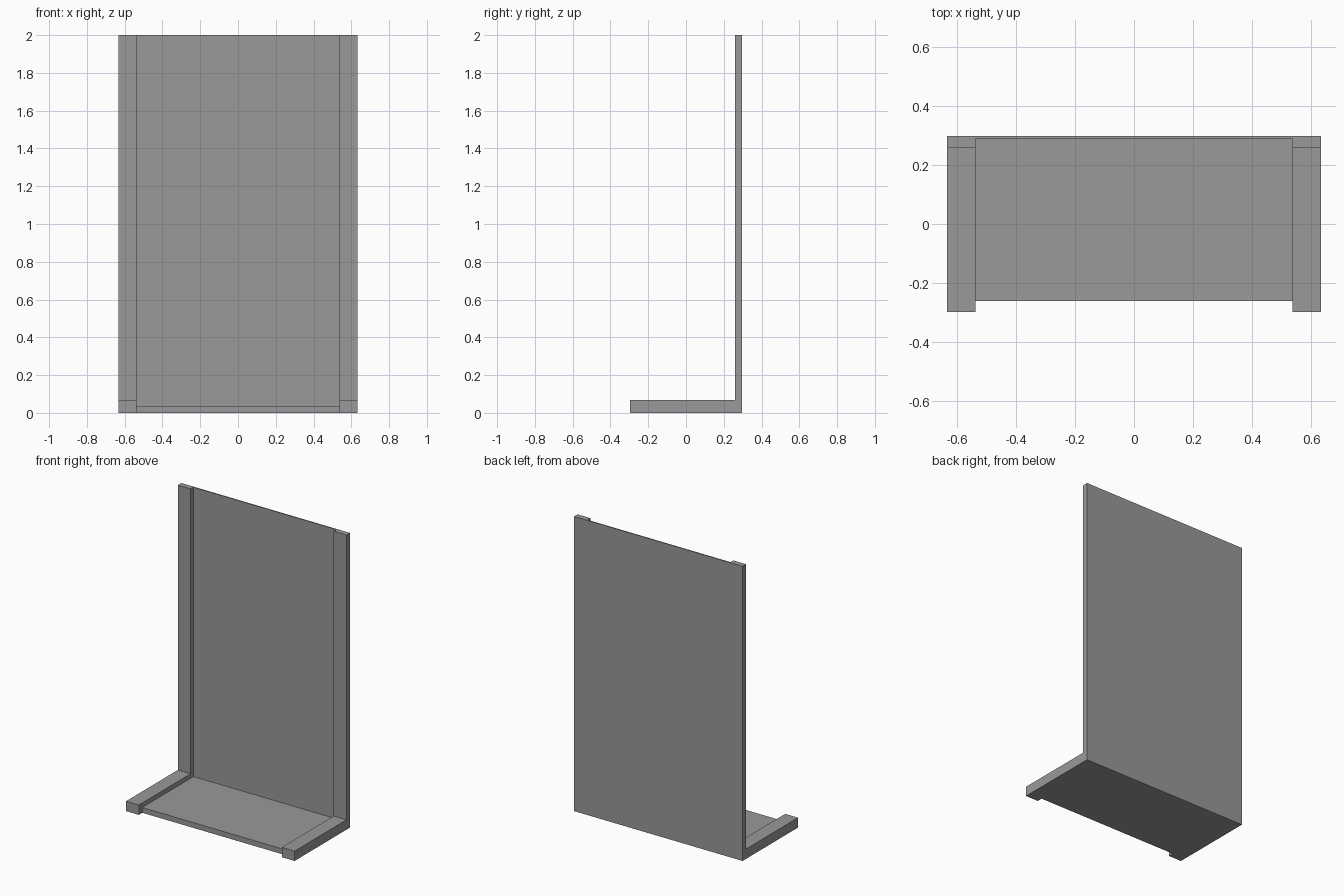
import bpy
import bmesh

cube = bpy.data.objects.get("Cube")
if cube:
    bpy.data.objects.remove(cube, do_unlink=True)

# One plain grey for the whole stand
grey = bpy.data.materials.new("plain grey")
grey.use_nodes = True
colour = (0.32, 0.32, 0.32, 1)
grey.diffuse_color = colour
grey.node_tree.nodes["Principled BSDF"].inputs["Base Color"].default_value = colour

HALF_WIDTH, HALF_DEPTH, HEIGHT = 0.633, 0.297, 2.0
INNER = 0.537  # inner side of the rails


def l_extrusion(name, x0, x1, front, foot, upright):
    """L-shaped side profile in y-z, extruded from x0 to x1."""
    back, inside = HALF_DEPTH, HALF_DEPTH - upright
    profile = [(front, 0), (back, 0), (back, HEIGHT),
               (inside, HEIGHT), (inside, foot), (front, foot)]
    bm = bmesh.new()
    face = bm.faces.new([bm.verts.new((x0, y, z)) for y, z in profile])
    ext = bmesh.ops.extrude_face_region(bm, geom=[face])
    verts = [v for v in ext["geom"] if isinstance(v, bmesh.types.BMVert)]
    bmesh.ops.translate(bm, verts=verts, vec=(x1 - x0, 0, 0))
    bmesh.ops.recalc_face_normals(bm, faces=bm.faces)
    mesh = bpy.data.meshes.new(name)
    bm.to_mesh(mesh)
    bm.free()
    mesh.materials.append(grey)
    obj = bpy.data.objects.new(name, mesh)
    bpy.context.collection.objects.link(obj)
    return obj


# Thin back panel with its base shelf, set back from the rail ends
l_extrusion("back_panel_and_shelf", -INNER, INNER, -0.26, 0.036, 0.008)

# Thicker side rails
l_extrusion("left_rail", INNER, HALF_WIDTH, -HALF_DEPTH, 0.067, 0.038)
l_extrusion("right_rail", -HALF_WIDTH, -INNER, -HALF_DEPTH, 0.067, 0.038)
